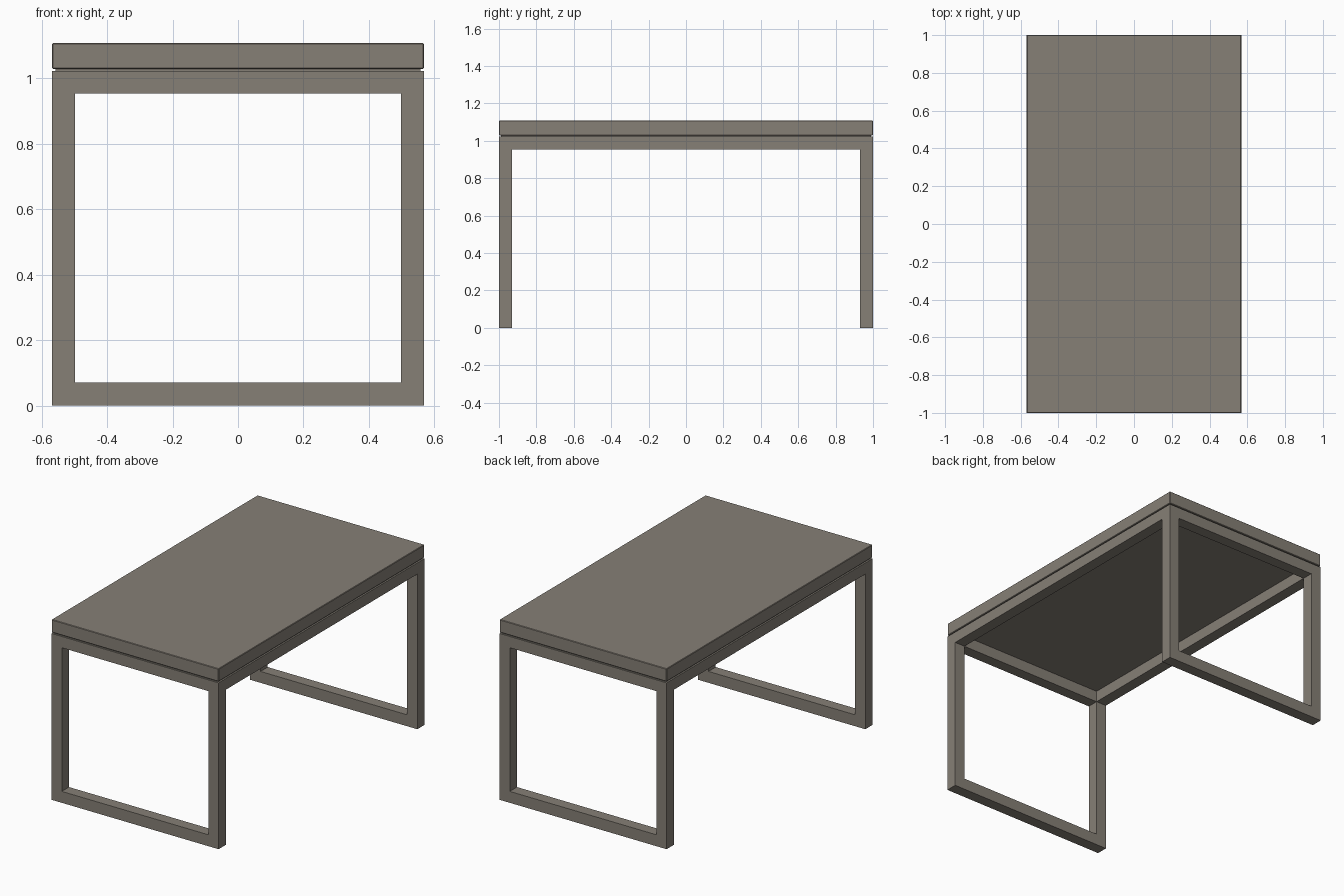
import bpy

if "Cube" in bpy.data.objects:
    bpy.data.objects.remove(bpy.data.objects["Cube"])

W, L = 1.136, 2.0      # overall width (x) and length (y)
BAR = 0.07             # frame bar thickness
FRAME_TOP, SLAB_BOTTOM, TOP = 1.022, 1.029, 1.108
RAIL_BOTTOM = 0.953

mat = bpy.data.materials.new("warm grey")
mat.diffuse_color = (0.238, 0.214, 0.182, 1.0)
mat.use_nodes = True
mat.node_tree.nodes["Principled BSDF"].inputs["Base Color"].default_value = mat.diffuse_color


def box(name, sx, sy, z0, z1):
    bpy.ops.mesh.primitive_cube_add(size=1, location=(0, 0, (z0 + z1) / 2))
    ob = bpy.context.object
    ob.name = name
    ob.scale = (sx, sy, z1 - z0)
    bpy.ops.object.transform_apply(location=True, rotation=False, scale=True)
    ob.data.materials.append(mat)
    return ob


def bevel(ob, width=0.003):
    m = ob.modifiers.new("soft edges", 'BEVEL')
    m.width = width
    m.segments = 1
    m.limit_method = 'ANGLE'


# Frame: one solid block hollowed out along each axis
frame = box("frame", W, L, 0, FRAME_TOP)
inner_w, inner_l = W - 2 * BAR, L - 2 * BAR
cutters = [
    box("end_opening_cutter", inner_w, L + 0.4, BAR, RAIL_BOTTOM),
    box("side_opening_cutter", W + 0.4, inner_l, -0.2, RAIL_BOTTOM),
    box("top_opening_cutter", inner_w, inner_l, 0.5, FRAME_TOP + 0.2),
]
for c in cutters:
    m = frame.modifiers.new(c.name, 'BOOLEAN')
    m.operation = 'DIFFERENCE'
    m.solver = 'EXACT'
    m.object = c
bpy.context.view_layer.objects.active = frame
for c in cutters:
    bpy.ops.object.modifier_apply(modifier=c.name)
for c in cutters:
    bpy.data.objects.remove(c, do_unlink=True)
bevel(frame)

# Recessed spacer forming the shadow gap
box("spacer_panel", W - 0.02, L - 0.02, FRAME_TOP, SLAB_BOTTOM)

# Table top
bevel(box("table_top", W, L, SLAB_BOTTOM, TOP))
